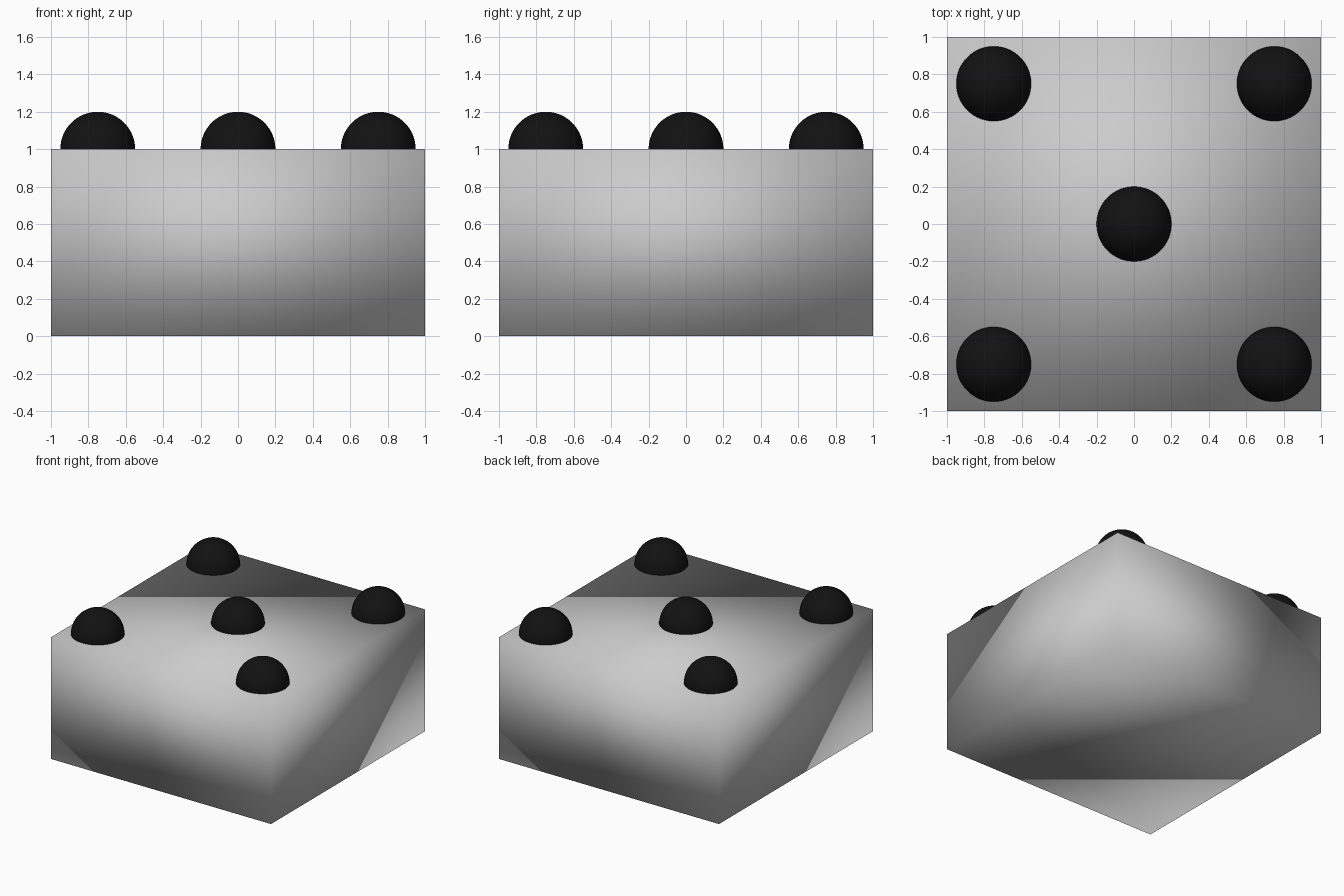
import bpy

if "Cube" in bpy.data.objects:
    bpy.data.objects.remove(bpy.data.objects["Cube"])

RADIUS = 0.2
OFFSET = 0.75
TOP = 1.0

black = bpy.data.materials.new("black")
black.diffuse_color = (0.006, 0.006, 0.006, 1)
black.use_nodes = True
black.node_tree.nodes["Principled BSDF"].inputs["Base Color"].default_value = black.diffuse_color


def smooth(obj):
    for face in obj.data.polygons:
        face.use_smooth = True


# Block: half-height box, smooth shaded across its edges
bpy.ops.mesh.primitive_cube_add(size=2, location=(0, 0, TOP / 2))
block = bpy.context.object
block.name = "block"
block.scale.z = TOP / 2
bpy.ops.object.transform_apply(location=False, rotation=False, scale=True)
smooth(block)

# Studs: one in the centre and one near each corner, half sunk into the top
spots = [(0, 0)] + [(sx * OFFSET, sy * OFFSET) for sx in (-1, 1) for sy in (-1, 1)]
for i, (x, y) in enumerate(spots, 1):
    bpy.ops.mesh.primitive_uv_sphere_add(segments=64, ring_count=32, radius=RADIUS,
                                         location=(x, y, TOP))
    stud = bpy.context.object
    stud.name = f"stud_{i}"
    stud.data.materials.append(black)
    smooth(stud)
